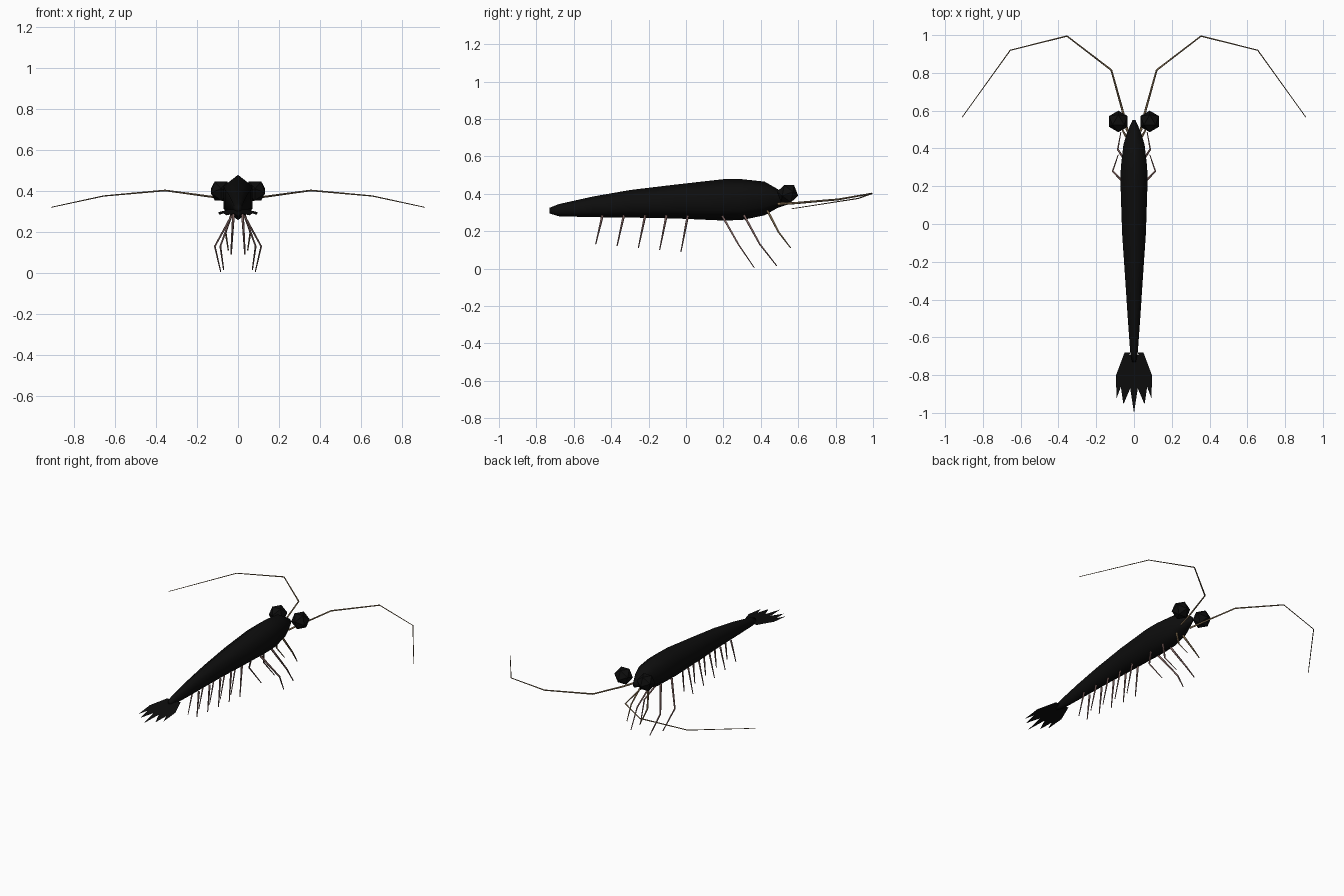
import bpy, bmesh, math
from mathutils import Vector

if "Cube" in bpy.data.objects:
    bpy.data.objects.remove(bpy.data.objects["Cube"])


def material(name, rgb):
    m = bpy.data.materials.new(name)
    m.use_nodes = True
    m.diffuse_color = (*rgb, 1)
    m.node_tree.nodes["Principled BSDF"].inputs["Base Color"].default_value = (*rgb, 1)
    return m


SHELL = material("black shell", (0.004, 0.004, 0.004))
TAN = material("tan feeler", (0.22, 0.15, 0.08))
PINK = material("dusky pink leg", (0.22, 0.13, 0.12))


def add(name, data, mat):
    ob = bpy.data.objects.new(name, data)
    bpy.context.collection.objects.link(ob)
    data.materials.append(mat)
    return ob


def mesh_object(name, bm, mat, smooth=False):
    bmesh.ops.recalc_face_normals(bm, faces=bm.faces)
    me = bpy.data.meshes.new(name)
    bm.to_mesh(me)
    bm.free()
    for p in me.polygons:
        p.use_smooth = smooth
    return add(name, me, mat)


def tube(name, points, mat, start, end):
    """Tapered four-sided limb along a jointed path."""
    cu = bpy.data.curves.new(name, "CURVE")
    cu.dimensions = "3D"
    cu.bevel_depth = 1
    cu.bevel_resolution = 0
    cu.use_fill_caps = True
    sp = cu.splines.new("POLY")
    sp.points.add(len(points) - 1)
    for i, (pt, co) in enumerate(zip(sp.points, points)):
        pt.co = (*co, 1)
        pt.radius = start + (end - start) * i / (len(points) - 1)
    return add(name, cu, mat)


# Body: six-sided rings along y, each (y, half width, bottom z, top z)
stations = [(-0.73, 0.010, 0.295, 0.325), (-0.68, 0.020, 0.28, 0.345),
            (-0.5, 0.033, 0.275, 0.385), (-0.3, 0.046, 0.273, 0.42),
            (-0.05, 0.063, 0.268, 0.45), (0.2, 0.071, 0.257, 0.478),
            (0.3, 0.070, 0.26, 0.478), (0.42, 0.056, 0.285, 0.465),
            (0.49, 0.035, 0.325, 0.425), (0.55, 0.008, 0.345, 0.385)]
bm = bmesh.new()
rings = []
for y, w, lo, hi in stations:
    ring = []
    for k in range(6):
        a = math.radians(60 * k)
        ring.append(bm.verts.new((w * math.sin(a) / math.sin(math.pi / 3), y,
                                  (lo + hi) / 2 + (hi - lo) / 2 * math.cos(a))))
    rings.append(ring)
for r, s in zip(rings, rings[1:]):
    for k in range(6):
        n = (k + 1) % 6
        bm.faces.new((r[k], r[n], s[n], s[k]))
bm.faces.new(rings[0])
bm.faces.new(rings[-1])
mesh_object("body", bm, SHELL, True)

# Tail fan: thin pointed blades, mirrored
blades = {
    "outer": [(0.02, -0.68), (0.05, -0.68), (0.095, -0.8), (0.093, -0.925), (0.065, -0.85)],
    "middle": [(0.01, -0.69), (0.04, -0.7), (0.07, -0.86), (0.056, -0.955), (0.02, -0.87)],
    "centre": [(0, -0.69), (0.015, -0.7), (0.02, -0.87), (0, -1.0)],
}
for side, s in (("left", 1), ("right", -1)):
    for name, outline in blades.items():
        bm = bmesh.new()
        bm.faces.new([bm.verts.new((s * x, y, 0.303 + 0.1 * (y + 0.73))) for x, y in outline])
        mesh_object(f"tail_{name}_{side}", bm, SHELL)

    # Eye: icosahedron turned to lie with a face upwards
    bm = bmesh.new()
    bmesh.ops.create_icosphere(bm, subdivisions=1, radius=0.058)
    bm.faces.ensure_lookup_table()
    bm.normal_update()
    turn = bm.faces[0].normal.rotation_difference(Vector((0, 0, 1))).to_matrix()
    bmesh.ops.transform(bm, matrix=turn.to_4x4(), verts=bm.verts)
    top = max(bm.verts, key=lambda v: (round(v.co.z, 4), v.co.y)).co
    spin = math.pi / 2 - math.atan2(top.y, top.x)
    c, d = math.cos(spin), math.sin(spin)
    for v in bm.verts:
        x, y, z = v.co
        v.co = (s * (c * x - d * y + 0.083), d * x + c * y + 0.543, z + 0.4)
    mesh_object(f"eye_{side}", bm, SHELL)

    # Long sweeping feeler
    path = [(0.035, 0.49, 0.345), (0.055, 0.58, 0.35), (0.12, 0.815, 0.37),
            (0.355, 0.995, 0.402), (0.655, 0.92, 0.375), (0.91, 0.565, 0.32)]
    tube(f"feeler_{side}", [(s * x, y, z) for x, y, z in path], TAN, 0.007, 0.002)

    # Walking legs: hip, knee, foot
    legs = [
        [(0.03, 0.195, 0.28), (0.113, 0.28, 0.13), (0.084, 0.365, 0.005)],
        [(0.03, 0.31, 0.285), (0.086, 0.395, 0.13), (0.07, 0.485, 0.015)],
        [(0.025, 0.435, 0.31), (0.06, 0.495, 0.195), (0.047, 0.56, 0.11)],
    ]
    for i, leg in enumerate(legs):
        tube(f"walking_leg_{i + 1}_{side}", [(s * x, y, z) for x, y, z in leg],
             TAN if i == 2 else PINK, 0.007, 0.003)

    # Swimming legs along the belly
    for i in range(5):
        y = 0.01 - 0.114 * i
        tube(f"swimming_leg_{i + 1}_{side}",
             [(s * 0.022, y, 0.285), (s * 0.033, y - 0.037, 0.09 + 0.01 * i)],
             PINK, 0.007, 0.003)
